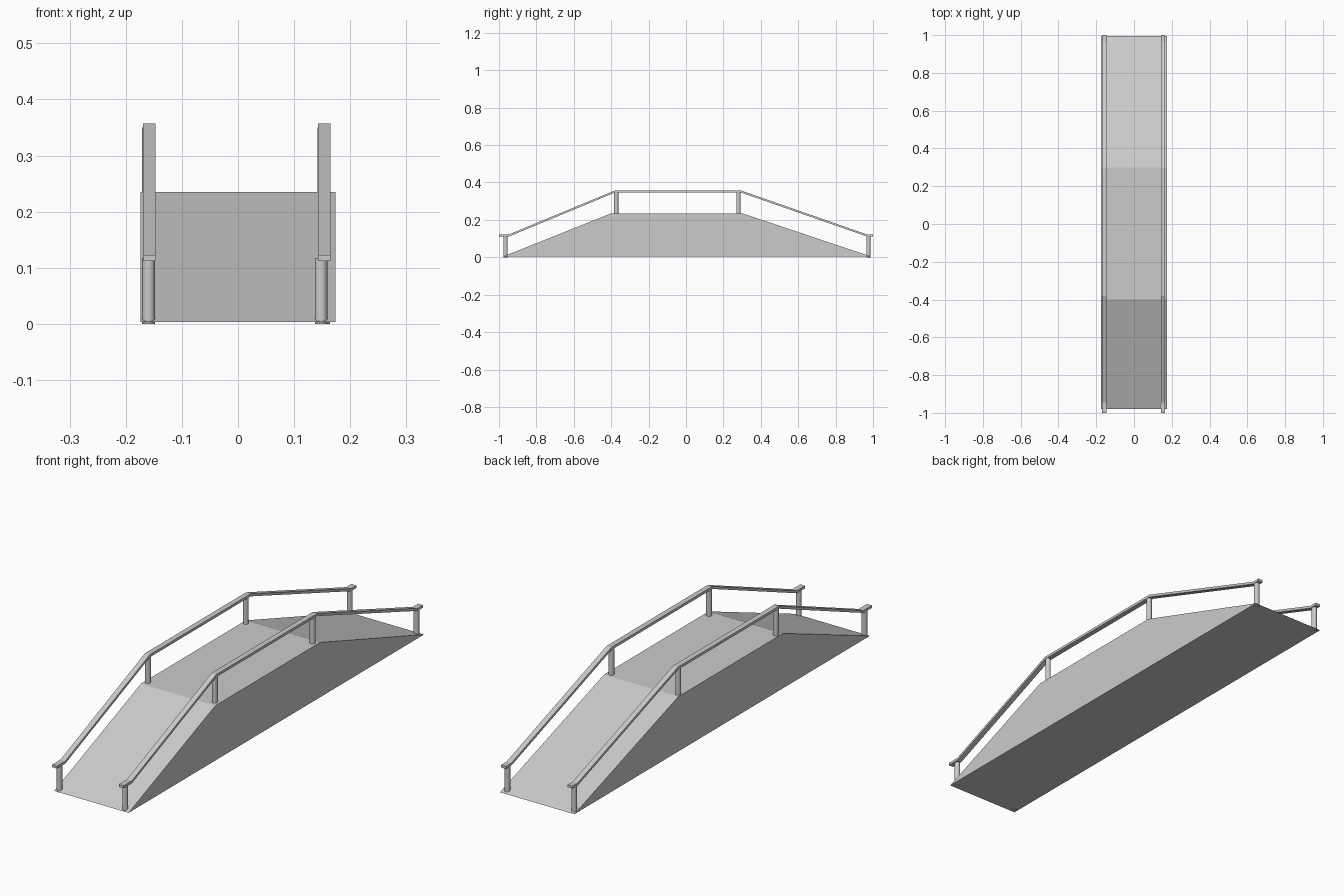
import bpy, bmesh

if "Cube" in bpy.data.objects:
    bpy.data.objects.remove(bpy.data.objects["Cube"])


def extrude_profile(name, profile, x0, x1):
    """Solid made from a closed (y, z) outline swept along x."""
    bm = bmesh.new()
    face = bm.faces.new([bm.verts.new((x0, y, z)) for y, z in profile])
    out = bmesh.ops.extrude_face_region(bm, geom=[face])
    moved = [v for v in out["geom"] if isinstance(v, bmesh.types.BMVert)]
    bmesh.ops.translate(bm, verts=moved, vec=(x1 - x0, 0, 0))
    bmesh.ops.recalc_face_normals(bm, faces=bm.faces)
    mesh = bpy.data.meshes.new(name)
    bm.to_mesh(mesh)
    bm.free()
    obj = bpy.data.objects.new(name, mesh)
    bpy.context.collection.objects.link(obj)
    return obj


def post(name, x, y, z0, z1, radius=0.0112):
    bpy.ops.mesh.primitive_cylinder_add(
        vertices=24, radius=radius, depth=z1 - z0, location=(x, y, (z0 + z1) / 2))
    bpy.context.object.name = name
    bpy.ops.object.shade_smooth_by_angle()


# Solid bridge deck with a ramp at each end
extrude_profile("bridge_deck",
                [(-0.98, 0.003), (-0.40, 0.235), (0.30, 0.235), (0.995, 0.003)],
                -0.174, 0.174)

# Handrail path, thickened vertically into a flat bar
path = [(-1.0, 0.112), (-0.945, 0.112), (-0.38, 0.346),
        (0.295, 0.346), (0.965, 0.112), (1.0, 0.112)]
bar = path + [(y, z + 0.011) for y, z in reversed(path)]

# Posts: y, foot height, top height
posts = [("front", -0.965, 0.0, 0.117), ("front_mid", -0.373, 0.23, 0.350),
         ("back_mid", 0.28, 0.23, 0.350), ("back", 0.975, 0.0, 0.117)]

for side, rail_x, post_x in (("left", -0.158, -0.1595), ("right", 0.1535, 0.153)):
    extrude_profile(side + "_handrail", bar, rail_x - 0.0113, rail_x + 0.0113)
    for label, y, z0, z1 in posts:
        # The front right post stands slightly further in
        x = 0.148 if (side, label) == ("right", "front") else post_x
        post(f"{side}_{label}_post", x, y, z0, z1)
